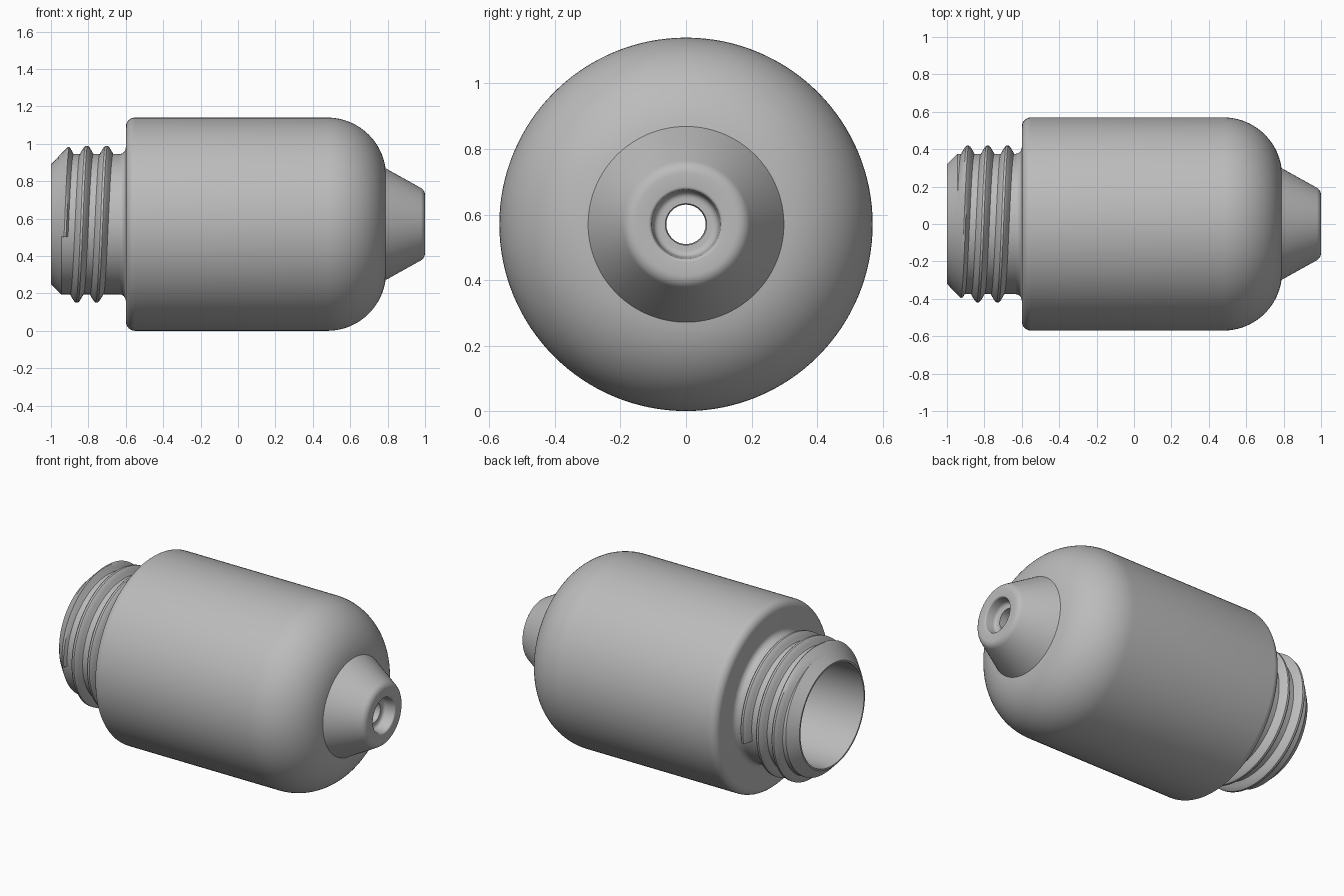
import bpy, bmesh
from math import sin, cos, pi, radians
from mathutils import Matrix, Vector

if "Cube" in bpy.data.objects:
    bpy.data.objects.remove(bpy.data.objects["Cube"])

RADIUS = 0.57
SEGMENTS = 128

grey = bpy.data.materials.new("plain_grey")
grey.use_nodes = True
grey.diffuse_color = (0.5, 0.5, 0.5, 1)
grey.node_tree.nodes["Principled BSDF"].inputs["Base Color"].default_value = (0.5, 0.5, 0.5, 1)


def finish(bm, name):
    bmesh.ops.recalc_face_normals(bm, faces=bm.faces)
    mesh = bpy.data.meshes.new(name)
    bm.to_mesh(mesh)
    bm.free()
    mesh.materials.append(grey)
    obj = bpy.data.objects.new(name, mesh)
    bpy.context.collection.objects.link(obj)
    obj.location.z = RADIUS
    bpy.ops.object.select_all(action="DESELECT")
    obj.select_set(True)
    bpy.context.view_layer.objects.active = obj
    bpy.ops.object.shade_smooth_by_angle(angle=radians(30))
    return obj


def arc(cx, cr, radius, start, end, steps):
    """Points (x, r) on an arc, angles in degrees."""
    angles = [radians(start + (end - start) * i / steps) for i in range(steps + 1)]
    return [(cx + radius * cos(a), cr + radius * sin(a)) for a in angles]


# Hollow body: outside from the open neck to the nozzle, then back inside
profile = [(-1, 0.32), (-0.945, 0.375)]
profile += arc(-0.635, 0.41, 0.035, 270, 360, 6)      # neck fillet
profile += arc(-0.55, RADIUS - 0.05, 0.05, 180, 90, 8)  # shoulder edge
profile += arc(0.477, 0.255, 0.315, 90, 8, 24)        # domed end
profile += arc(0.955, 0.155, 0.045, 60, 0, 6)         # nozzle rim
profile += arc(0.99, 0.115, 0.01, 0, -90, 4)          # nozzle lip
profile += [(0.95, 0.1)]
profile += arc(0.95, 0.08, 0.02, 90, 180, 5)          # recess
profile += [(0.93, 0.063), (0.85, 0.063)]
profile += arc(0.5, 0.06, 0.25, 0, 90, 16)            # inner dome
profile += [(-1, 0.31)]

bm = bmesh.new()
verts = [bm.verts.new((x, 0, r)) for x, r in profile]
edges = [bm.edges.new((a, b)) for a, b in zip(verts, verts[1:] + verts[:1])]
bmesh.ops.spin(bm, geom=verts + edges, cent=(0, 0, 0), axis=(1, 0, 0),
               angle=2 * pi, steps=SEGMENTS)
bmesh.ops.remove_doubles(bm, verts=bm.verts, dist=0.0005)
finish(bm, "bottle_body")

# Screw thread: a ridge swept along a helix and trimmed by the neck chamfer
PITCH = 0.106
ridge = [(-0.043, 0.365), (-0.035, 0.376), (-0.025, 0.394), (-0.014, 0.412),
         (-0.006, 0.419), (0.006, 0.419), (0.014, 0.412), (0.025, 0.394),
         (0.035, 0.376), (0.043, 0.365)]
bm = bmesh.new()
rings = []
START, END = -105, 820
for i in range(261):
    deg = START + (END - START) * i / 260
    a = radians(deg)
    centre = -0.703 + (-START - 105 - deg) * PITCH / 360
    ring = []
    for dx, r in ridge:
        x = centre + dx
        r = min(r, 1.322 + x)
        ring.append(bm.verts.new((x, -r * sin(a), r * cos(a))))
    rings.append(ring)
for a, b in zip(rings, rings[1:]):
    for j in range(len(ridge) - 1):
        bm.faces.new((a[j], a[j + 1], b[j + 1], b[j]))
bm.faces.new(rings[0])
bm.faces.new(rings[-1])
finish(bm, "screw_thread")
